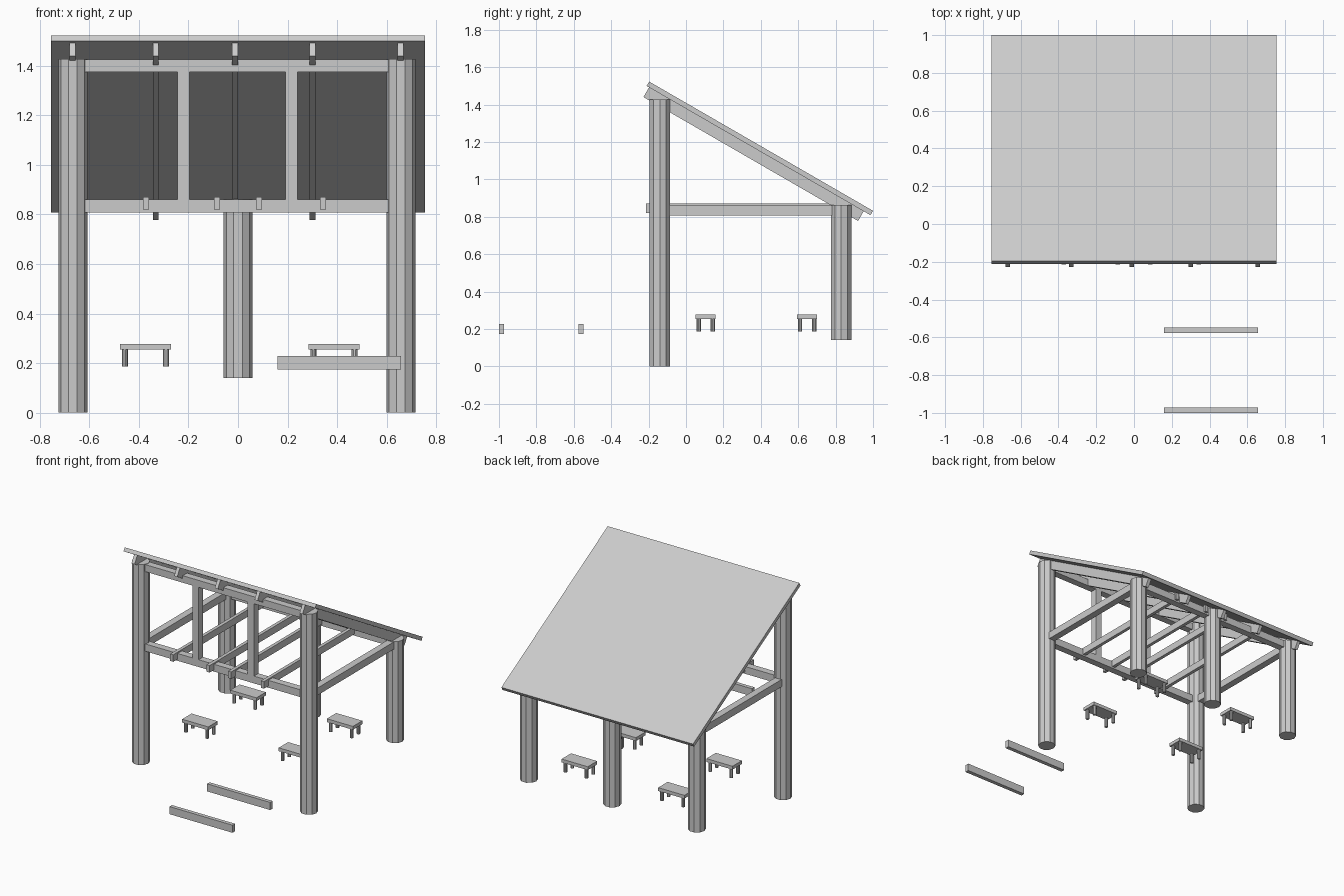
import bpy, bmesh
from math import radians
from mathutils import Matrix

if "Cube" in bpy.data.objects:
    bpy.data.objects.remove(bpy.data.objects["Cube"])


def make(name, bm, matrix=Matrix()):
    me = bpy.data.meshes.new(name)
    bm.to_mesh(me)
    bm.free()
    ob = bpy.data.objects.new(name, me)
    ob.matrix_world = matrix
    bpy.context.collection.objects.link(ob)
    return ob


def box(name, x, y, z, matrix=Matrix()):
    """Box given by (min, max) on each axis."""
    bm = bmesh.new()
    mid = [(a + b) / 2 for a, b in (x, y, z)]
    size = [b - a for a, b in (x, y, z)]
    bmesh.ops.create_cube(bm, size=1, matrix=Matrix.Translation(mid) @ Matrix.Diagonal((*size, 1)))
    return make(name, bm, matrix)


def pole(name, x, y, z0, z1, r, sides=10):
    """Flat-sided upright pole with one corner facing +y."""
    bm = bmesh.new()
    m = Matrix.Translation((x, y, (z0 + z1) / 2)) @ Matrix.Rotation(radians(90), 4, 'Z')
    bmesh.ops.create_cone(bm, cap_ends=True, segments=sides, radius1=r, radius2=r,
                          depth=z1 - z0, matrix=m)
    return make(name, bm)


FRONT_Y, BACK_Y = -0.14, 0.83
LEFT_X, RIGHT_X = -0.667, 0.657
H = 0.025  # half beam width

# Posts: two tall at the front, three short at the back
for x in (LEFT_X, RIGHT_X):
    pole("front_post", x, FRONT_Y, 0, 1.428, 0.0585)
for x in (LEFT_X, 0, RIGHT_X):
    pole("back_post", x, BACK_Y, 0.14, 0.863, 0.0585)

# Front frame: lower and upper beams with two studs
fy = (FRONT_Y - H, FRONT_Y + H)
box("front_lower_beam", (LEFT_X, RIGHT_X), fy, (0.808, 0.86))
box("front_upper_beam", (LEFT_X, RIGHT_X), fy, (1.375, 1.425))
for x in (-0.22, 0.216):
    box("front_stud", (x - H, x + H), fy, (0.86, 1.375))

# Back and side beams
box("back_beam", (LEFT_X, RIGHT_X), (BACK_Y - H, BACK_Y + H), (0.808, 0.86))
for x in (LEFT_X, RIGHT_X):
    box("side_beam", (x - H, x + H), (FRONT_Y, BACK_Y), (0.808, 0.86))

# Floor joists
for x in (-0.372, -0.085, 0.085, 0.343):
    box("joist", (x - 0.012, x + 0.012), (-0.215, 0.87), (0.82, 0.87))

# Sloping roof sheet and the rafters under it, in the roof's own frame
slope = Matrix.Translation((0, -0.197, 1.523)) @ Matrix.Rotation(radians(-30), 4, 'X')
box("roof_sheet", (-0.755, 0.755), (0, 1.382), (-0.027, 0), slope)
for x in (-0.668, -0.332, -0.012, 0.301, 0.656):
    box("rafter", (x - 0.012, x + 0.012), (0.015, 1.34), (-0.087, -0.027), slope)

# Four small tables
for tx in (-0.374, 0.387):
    for ty in (0.105, 0.647):
        box("table_top", (tx - 0.103, tx + 0.103), (ty - 0.053, ty + 0.053), (0.254, 0.278))
        for dx in (-0.083, 0.083):
            for dy in (-0.037, 0.038):
                pole("table_leg", tx + dx, ty + dy, 0.187, 0.256, 0.012)

# Two planks in front
for y in (-1.0, -0.576):
    box("front_plank", (0.16, 0.657), (y, y + 0.028), (0.174, 0.228))
